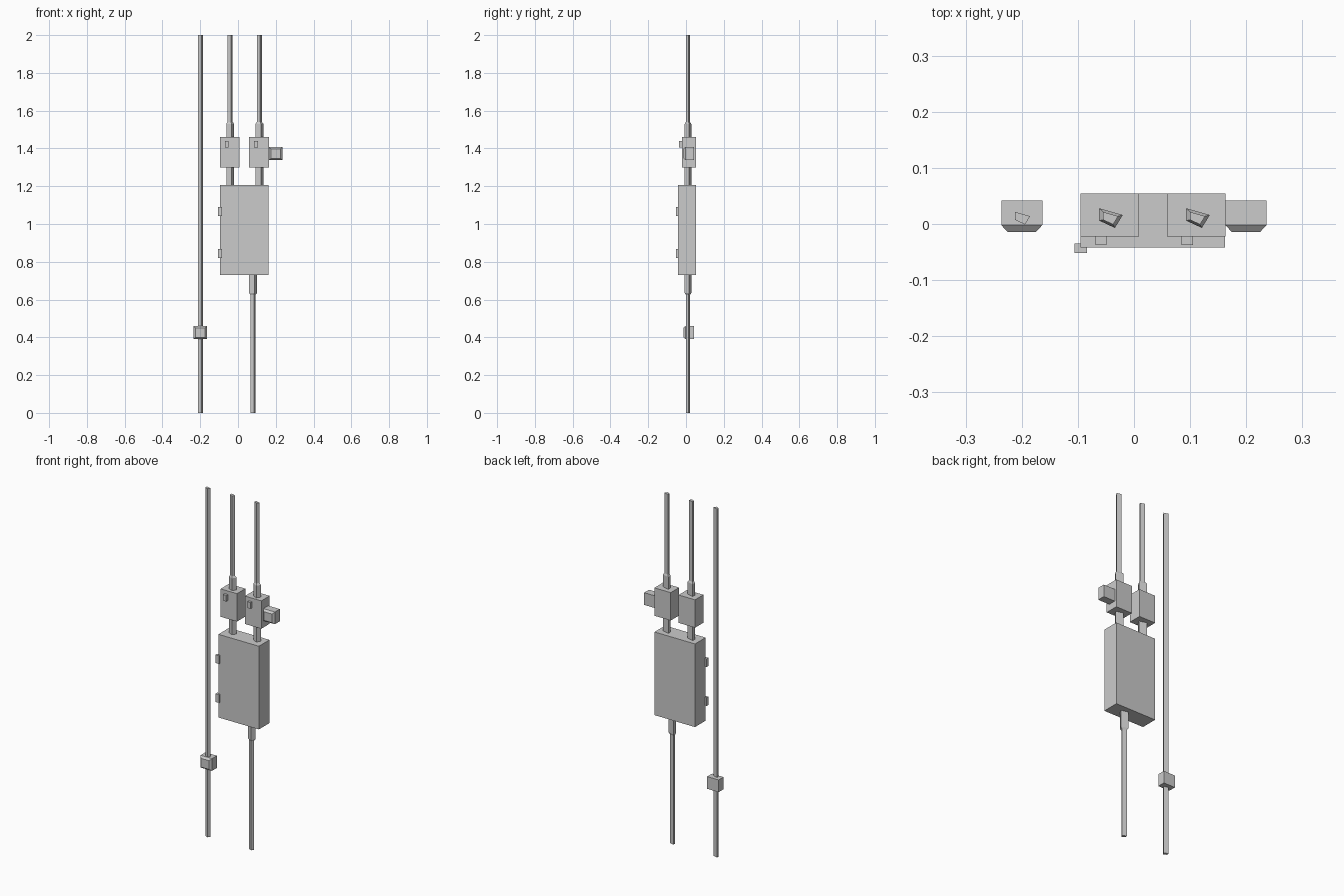
import bpy

if "Cube" in bpy.data.objects:
    bpy.data.objects.remove(bpy.data.objects["Cube"])

# Skewed four-sided conduit section (offsets from the conduit axis)
SECTION = [(-0.019, 0.018), (-0.019, -0.004), (0.009, -0.017), (0.023, 0.006)]
AXIS_Y = 0.01
THIN = 0.64


def make(name, verts, faces):
    mesh = bpy.data.meshes.new(name)
    mesh.from_pydata(verts, [], faces)
    mesh.update()
    obj = bpy.data.objects.new(name, mesh)
    bpy.context.collection.objects.link(obj)
    return obj


def loft(name, rings):
    """Closed solid through four-point rings, each counter-clockwise."""
    n = len(rings)
    verts = [p for ring in rings for p in ring]
    faces = [(0, 3, 2, 1), tuple(range(4 * n - 4, 4 * n))]
    for r in range(n - 1):
        for i in range(4):
            a, b = r * 4 + i, r * 4 + (i + 1) % 4
            faces.append((a, b, b + 4, a + 4))
    return make(name, verts, faces)


def box(name, x, y, z):
    ring = [(x[0], y[0]), (x[1], y[0]), (x[1], y[1]), (x[0], y[1])]
    return loft(name, [[(*p, h) for p in ring] for h in z])


def conduit(name, x, levels):
    """levels: list of (height, section scale)."""
    return loft(name, [[(x + dx * s, AXIS_Y + dy * s, z) for dx, dy in SECTION]
                       for z, s in levels])


def socket(name, x, z):
    """Box with a bevelled front."""
    def ring(y, hx, hz):
        return [(x - hx, y, z - hz), (x + hx, y, z - hz),
                (x + hx, y, z + hz), (x - hx, y, z + hz)]
    return loft(name, [ring(0.042, 0.0365, 0.035), ring(-0.002, 0.0365, 0.035),
                       ring(-0.014, 0.0255, 0.025)])


# Main electrical cabinet with two hinges
box("cabinet", (-0.095, 0.162), (-0.042, 0.054), (0.73, 1.207))
for i, z in enumerate((0.82, 1.043)):
    box(f"hinge_{i}", (-0.106, -0.084), (-0.052, -0.035), (z, z + 0.047))

# Two switch boxes with levers, necks and upper conduits
for side, x0, axis in (("left", -0.095, -0.043), ("right", 0.059, 0.112)):
    box(f"switch_box_{side}", (x0, x0 + 0.104), (-0.022, 0.054), (1.30, 1.46))
    box(f"switch_lever_{side}", (x0 + 0.026, x0 + 0.046), (-0.037, -0.02), (1.405, 1.44))
    conduit(f"neck_{side}", axis, [(1.20, 1), (1.305, 1)])
    conduit(f"upper_conduit_{side}", axis,
            [(1.455, 1), (1.53, 1), (1.54, THIN), (2.0, THIN)])

# Lower conduit below the cabinet and the long conduit beside it
conduit("lower_conduit", 0.078, [(0, THIN), (0.625, THIN), (0.635, 1), (0.735, 1)])
conduit("long_conduit", -0.2, [(0, THIN), (2.0, THIN)])

# Socket boxes
socket("socket_low", -0.2, 0.425)
socket("socket_high", 0.1995, 1.373)

# The socket lofts run towards -y: make every solid face outwards
import bmesh
for obj in bpy.context.collection.objects:
    bm = bmesh.new()
    bm.from_mesh(obj.data)
    bmesh.ops.recalc_face_normals(bm, faces=bm.faces)
    bm.to_mesh(obj.data)
    bm.free()
